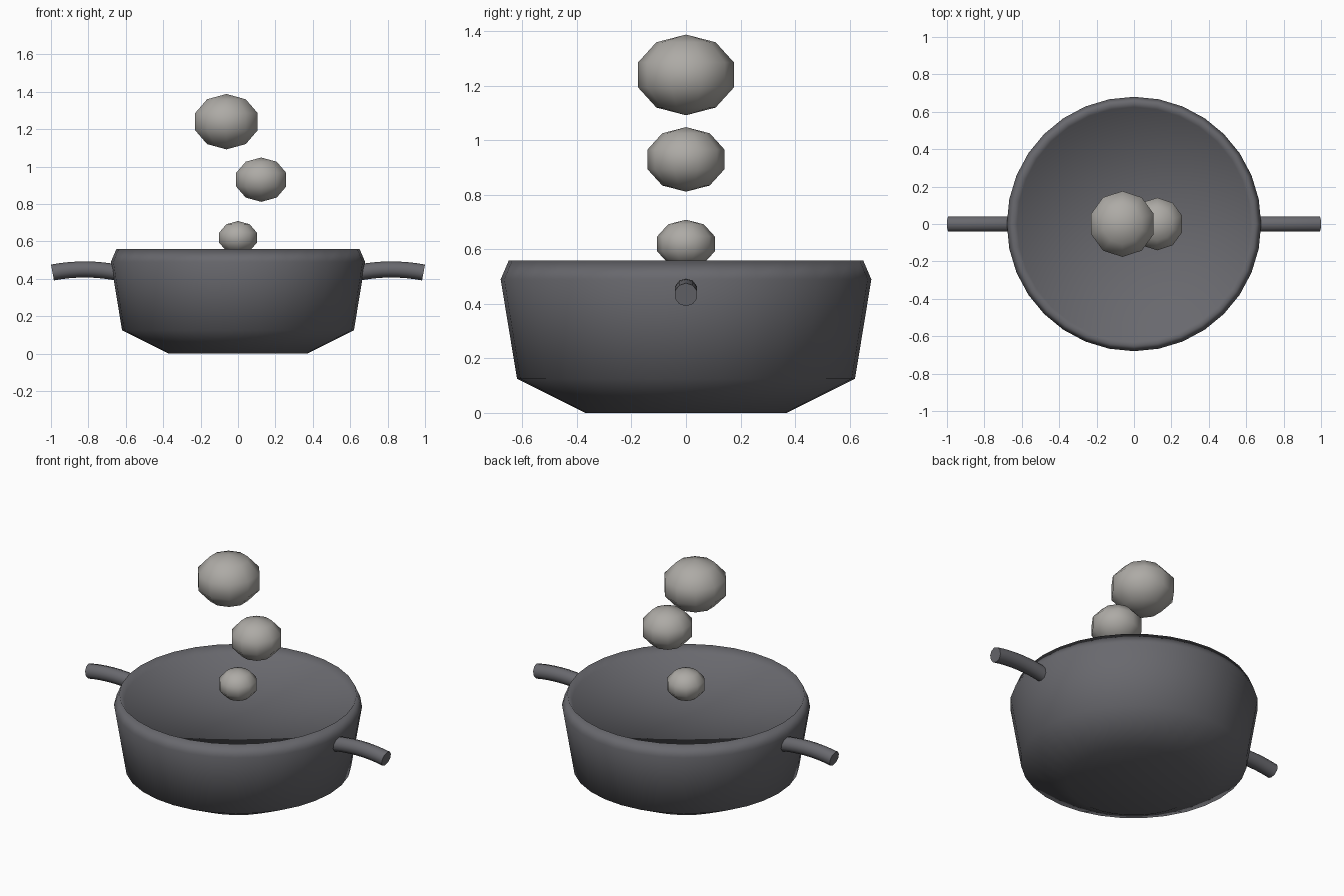
import bpy
import bmesh
from math import pi, radians
from mathutils import Matrix, Vector

cube = bpy.data.objects.get("Cube")
if cube:
    bpy.data.objects.remove(cube, do_unlink=True)


def make_material(name, rgb):
    mat = bpy.data.materials.new(name)
    mat.use_nodes = True
    mat.diffuse_color = (*rgb, 1)
    bsdf = mat.node_tree.nodes["Principled BSDF"]
    bsdf.inputs["Base Color"].default_value = (*rgb, 1)
    bsdf.inputs["Roughness"].default_value = 0.8
    return mat


iron = make_material("dark iron", (0.14, 0.14, 0.155))
steam = make_material("pale steam", (0.42, 0.405, 0.38))


def finish(bm, name, mat, angle):
    """Turn a bmesh into a smooth shaded object."""
    bmesh.ops.remove_doubles(bm, verts=bm.verts, dist=0.0001)
    bmesh.ops.recalc_face_normals(bm, faces=bm.faces)
    mesh = bpy.data.meshes.new(name)
    bm.to_mesh(mesh)
    bm.free()
    mesh.materials.append(mat)
    obj = bpy.data.objects.new(name, mesh)
    bpy.context.collection.objects.link(obj)
    bpy.ops.object.select_all(action="DESELECT")
    obj.select_set(True)
    bpy.context.view_layer.objects.active = obj
    bpy.ops.object.shade_smooth_by_angle(angle=radians(angle))
    return obj


# Pot: turned profile from the base, over the rim and its lip, into the shallow top
profile = [(0, 0), (0.37, 0), (0.62, 0.125), (0.68, 0.49), (0.65, 0.56),
           (0.625, 0.52), (0, 0.485)]
bm = bmesh.new()
verts = [bm.verts.new((r, 0, z)) for r, z in profile]
edges = [bm.edges.new(pair) for pair in zip(verts, verts[1:])]
bmesh.ops.spin(bm, geom=verts + edges, cent=(0, 0, 0), axis=(0, 0, 1),
               angle=2 * pi, steps=32, use_duplicate=False)
finish(bm, "pot", iron, 180)


# Handles: round bars arching outwards on both sides
def handle(name, side, sides=10, steps=8, radius=0.043):
    bm = bmesh.new()
    rings = []
    for i in range(steps + 1):
        x = 0.63 + 0.362 * i / steps
        bend = x - 0.82
        centre = Vector((side * x, 0, 0.45 - 0.55 * bend ** 2))
        tangent = Vector((side, 0, -1.1 * bend))
        matrix = Matrix.Translation(centre) @ tangent.to_track_quat("Z", "Y").to_matrix().to_4x4()
        ring = bmesh.ops.create_circle(bm, segments=sides, radius=radius, matrix=matrix)
        rings.append(ring["verts"])
    for a, b in zip(rings, rings[1:]):
        for k in range(sides):
            n = (k + 1) % sides
            bm.faces.new((a[k], a[n], b[n], b[k]))
    bm.faces.new(rings[0])
    bm.faces.new(rings[-1])
    finish(bm, name, iron, 50)


handle("left_handle", 1)
handle("right_handle", -1)

# Steam puffs: squashed low-poly balls growing as they rise
for name, x, z, radius in (("small_puff", 0, 0.62, 0.111),
                           ("middle_puff", 0.124, 0.93, 0.148),
                           ("large_puff", -0.062, 1.24, 0.185)):
    bm = bmesh.new()
    matrix = Matrix.Translation((x, 0, z)) @ Matrix.Diagonal((1, 1, 0.8, 1))
    bmesh.ops.create_uvsphere(bm, u_segments=10, v_segments=5, radius=radius, matrix=matrix)
    finish(bm, name, steam, 180)
